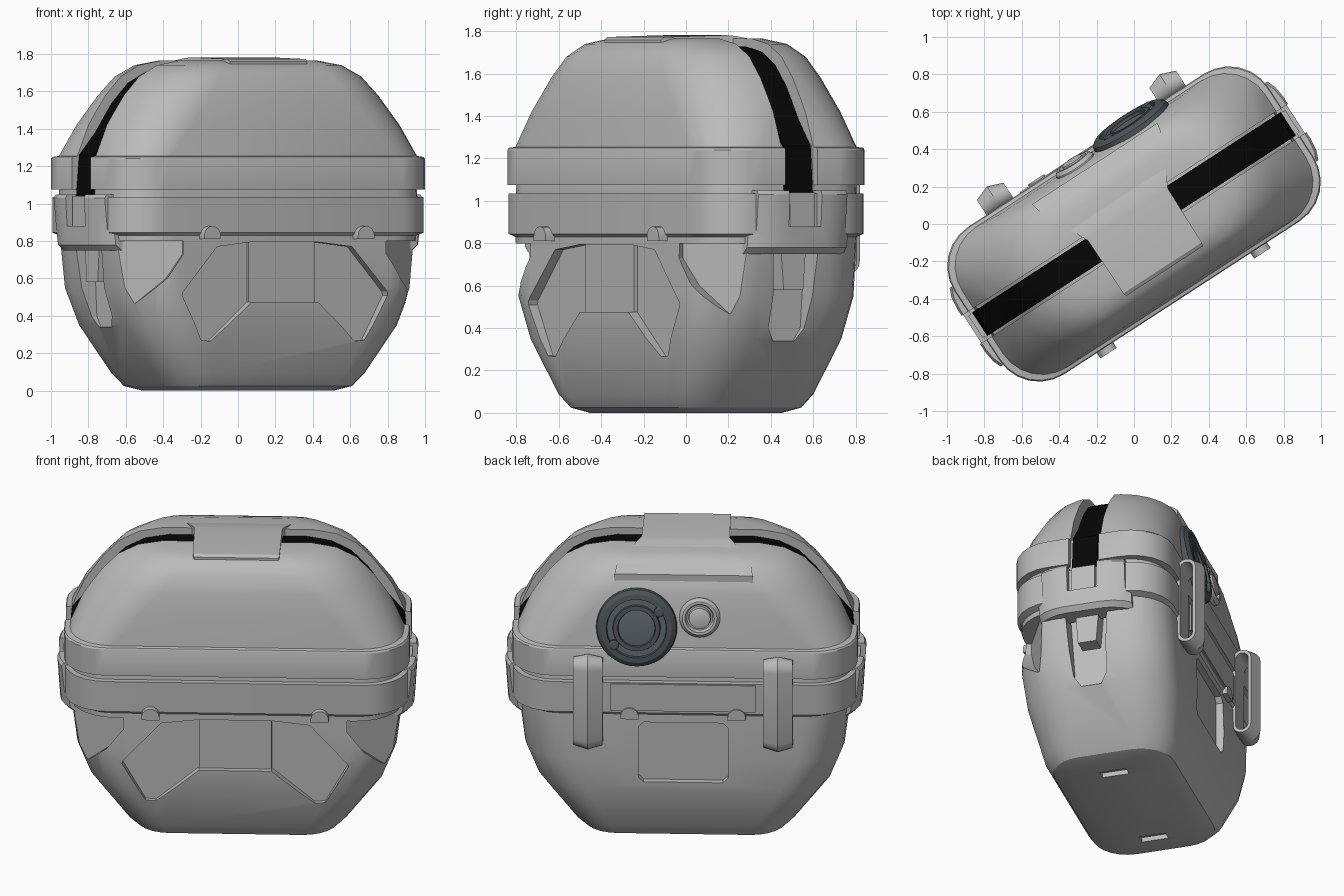
import bpy, bmesh
from math import radians, cos, sin, pi
from mathutils import Matrix, Vector

if "Cube" in bpy.data.objects:
    bpy.data.objects.remove(bpy.data.objects["Cube"], do_unlink=True)

TURN = radians(33)          # the whole case stands turned on its base
I = Matrix.Identity(4)


def material(name, rgb, rough=0.6):
    m = bpy.data.materials.new(name)
    m.use_nodes = True
    m.diffuse_color = (*rgb, 1)
    node = m.node_tree.nodes["Principled BSDF"]
    node.inputs["Base Color"].default_value = (*rgb, 1)
    node.inputs["Roughness"].default_value = rough
    return m


GREY = material("case_grey", (0.5, 0.5, 0.5))
BLACK = material("strap_black", (0.002, 0.002, 0.002), 0.9)
SLATE = material("dial_slate", (0.11, 0.135, 0.145))
DARK = material("dial_dark", (0.075, 0.088, 0.094))


def make(name, rings, mat=GREY, m=I, caps=True):
    """Skin a stack of equal-length closed rings."""
    bm = bmesh.new()
    loops = [[bm.verts.new(m @ Vector(p)) for p in ring] for ring in rings]
    n = len(loops[0])
    for a, b in zip(loops, loops[1:]):
        for i in range(n):
            bm.faces.new((a[i], a[(i + 1) % n], b[(i + 1) % n], b[i]))
    if caps:
        bm.faces.new(loops[0])
        bm.faces.new(loops[-1])
    bmesh.ops.recalc_face_normals(bm, faces=bm.faces)
    me = bpy.data.meshes.new(name)
    bm.to_mesh(me)
    bm.free()
    me.materials.append(mat)
    ob = bpy.data.objects.new(name, me)
    bpy.context.collection.objects.link(ob)
    ob.rotation_euler.z = TURN
    return ob


def rounded(z, a, b, r, seg=6):
    """Rounded rectangle ring with half length a, half width b."""
    ring = []
    for k, (sx, sy) in enumerate(((1, 1), (-1, 1), (-1, -1), (1, -1))):
        for i in range(seg + 1):
            t = (k + i / seg) * pi / 2
            ring.append((sx * (a - r) + r * cos(t), sy * (b - r) + r * sin(t), z))
    return ring


def shell(name, rows, rim_in=0.0, dome_in=0.0, mat=GREY):
    rings = []
    for z, a, b, r in rows:
        d = dome_in if z > 1.3 else rim_in
        rings.append(rounded(z - (d if z > 1.3 else 0), a - d, b - d, r - d))
    return make(name, rings, mat)


def prism(name, pts, d0, d1, m=I, mat=GREY):
    """Outline in x-z, pushed along y from d0 to d1."""
    return make(name, [[(x, d, z) for x, z in pts] for d in (d0, d1)], mat, m)


def box(name, x0, x1, y0, y1, z0, z1, m=I):
    return prism(name, [(x0, z0), (x1, z0), (x1, z1), (x0, z1)], y0, y1, m)


def lathe(name, profile, m, mat, seg=40):
    return make(name, [[(r * cos(2 * pi * i / seg), r * sin(2 * pi * i / seg), h)
                        for i in range(seg)] for r, h in profile], mat, m)


def boolean(ob, cutter, op="DIFFERENCE"):
    mod = ob.modifiers.new("cut", "BOOLEAN")
    mod.operation, mod.object, mod.solver = op, cutter, "EXACT"
    bpy.context.view_layer.update()
    with bpy.context.temp_override(object=ob, active_object=ob, selected_objects=[ob]):
        bpy.ops.object.modifier_apply(modifier=mod.name)
    bpy.data.objects.remove(cutter, do_unlink=True)


def mirrored(pts):
    return [(-x, z) for x, z in pts]


def stadium(x0, x1, z0, z1, seg=8):
    r, c = (x1 - x0) / 2, (x0 + x1) / 2
    return [(c + r * cos(pi * i / seg), z1 - r + r * sin(pi * i / seg)) for i in range(seg + 1)] + \
           [(c - r * cos(pi * i / seg), z0 + r - r * sin(pi * i / seg)) for i in range(seg + 1)]


# Lower body with its rim
base = shell("lower_body", [
    (0, .49, .29, .15), (.025, .585, .36, .2), (.09, .645, .4, .22), (.35, .85, .455, .29),
    (.55, .925, .465, .27), (.83, .96, .455, .26), (.845, .995, .467, .25), (1.035, .995, .467, .25)])

# Arched front recess: centre panel and two wings
boolean(base, box("cut", -.21, .21, -1, -.428, .475, .795))
wing = [(.21, .795), (.43, .77), (.65, .53), (.655, .51), (.52, .27), (.46, .265), (.21, .475)]
for pts in (wing, mirrored(wing)):
    boolean(base, prism("cut", pts, -1, -.41))

# Front corner windows
window = [(-.19, .8), (-.19, .73), (-.1, .6), (.06, .47), (.14, .46), (.19, .53), (.22, .65), (.22, .8)]
for s in (1, -1):
    m = Matrix.Translation((s * .81, -.36, 0)) @ Matrix.Rotation(s * radians(27), 4, "Z")
    pts = window if s > 0 else mirrored(window)
    boolean(base, prism("cut", pts, -.4, .022, m))

# Back panel recess and slots underneath
boolean(base, prism("cut", [(-.26, .43), (-.23, .4), (.23, .4), (.26, .43),
                            (.26, .75), (.23, .78), (-.23, .78), (-.26, .75)], .418, 1))
for s in (1, -1):
    boolean(base, box("cut", s * .39 - .03, s * .39 + .03, -.08, .08, -.1, .03))

# Tongue channels at both ends
channel = [(-.13, .85), (-.1, .4), (-.06, .34), (.06, .34), (.1, .4), (.13, .85)]
for s, side in ((1, "left"), (-1, "right")):
    m = Matrix.Rotation(s * pi / 2, 4, "Z")
    boolean(base, prism("cut", channel, -1.3, -.835, m))
    prism(side + "_latch_tongue", [(-.055, .58), (.055, .58), (.075, .84), (-.075, .84)],
          -.93, -.8, m)
    box(side + "_latch_strap", -.07, .07, -1.01, -.9, .88, 1.04, m)

# End latches wrapped round the rim
latches = shell("end_latches", [(.75, 1.0, .35, .25), (.78, 1.025, .365, .25),
                                (1.03, 1.04, .39, .25), (1.05, 1.03, .38, .25)])
u_shape = [(-.28, .7), (.28, .7), (.28, .86), (.25, .86), (.25, 1.1), (.09, 1.1), (.09, .88),
           (-.09, .88), (-.09, 1.1), (-.25, 1.1), (-.25, .86), (-.28, .86)]
boolean(latches, prism("cut", u_shape, -2, 2, Matrix.Rotation(pi / 2, 4, "Z")), "INTERSECT")
boolean(latches, box("cut", -.88, .88, -1, 1, .5, 1.3))

# Lid shells, the core in the groove, and the strap lying in the groove
dome = [(1.42, .895, .434, .32), (1.58, .79, .408, .355), (1.68, .695, .375, .335),
        (1.74, .58, .32, .28), (1.765, .44, .24, .2)]
lid = shell("lid", [(1.075, 1.0, .47, .25), (1.24, 1.0, .47, .25),
                    (1.25, .995, .465, .25), (1.255, .965, .447, .25)] + dome)
boolean(lid, box("cut", -2, 2, -.09, .09, 1, 2))
inner = [(1.0, .995, .465, .25), (1.26, .98, .45, .25)] + dome
shell("lid_core", inner, .03, .06)
strap = shell("lid_strap", [(1.03, 1.0, .465, .25)] + inner[1:], .016, .036, BLACK)
boolean(strap, box("cut", -2, 2, -.075, .075, 1, 2), "INTERSECT")

# Top clasp, flaring towards the back
rows = [(-.3, .245, 1.76, 1.70), (-.28, .25, 1.773, 1.69), (.06, .255, 1.782, 1.66),
        (.1, .275, 1.778, 1.66), (.34, .39, 1.725, 1.65), (.385, .4, 1.69, 1.64)]
make("top_clasp", [[(-w, y, lo), (w, y, lo), (w, y, hi), (-w, y, hi)] for y, w, hi, lo in rows])
box("clasp_foot", -.27, .27, -.355, -.2, 1.64, 1.68)

# Back hinges as open loops with a ridge down the middle
for s, side in ((1, "left"), (-1, "right")):
    m = Matrix.Translation((s * .55, 0, 0)) @ Matrix.Rotation(pi / 2, 4, "Z")
    sections = [(-.085, .565, .66, 1.21), (0, .597, .64, 1.235), (.085, .565, .66, 1.21)]
    hinge = make(side + "_hinge_loop", [[(x, d, z) for x, z in stadium(.455, x1, z0, z1)]
                                        for d, x1, z0, z1 in sections], GREY, m)
    boolean(hinge, prism("cut", stadium(.472, .548, .68, 1.19), -.2, .2, m))

# Small lugs beneath the rim, front and back
for x, y0, y1, name in ((.49, -.505, -.44, "front"), (.31, .44, .485, "back")):
    for s, side in ((1, "left"), (-1, "right")):
        arc = [(s * x + .052 * cos(pi * i / 8), .83 + .05 * sin(pi * i / 8)) for i in range(9)]
        prism(f"{name}_{side}_lug", [(s * x - .052, .81), (s * x + .052, .81)] + arc, y0, y1)
box("back_rim_plate", -.42, .42, .46, .475, .86, 1.03)

# Dial and small knob on the lid back
tilt = Matrix.Rotation(radians(-80), 4, "X")
m = Matrix.Translation((.27, .415, 1.375)) @ tilt
lathe("dial", [(.225, -.06), (.235, .03), (.23, .05), (.205, .068), (.175, .07), (.17, .045),
               (.14, .045), (.135, .065), (.11, .065), (.105, .045)], m, DARK)
lathe("dial_face", [(.106, .03), (.106, .05), (.09, .053)], m, SLATE)
lathe("dial_ring", [(.172, .03), (.172, .05), (.138, .05), (.138, .03)], m, SLATE)
for s in (1, -1):
    lathe("dial_screw", [(.03, .03), (.03, .07), (.02, .076)],
          m @ Matrix.Translation((s * .13, s * .1, 0)), DARK, 16)
m = Matrix.Translation((-.095, .415, 1.44)) @ tilt
lathe("small_knob", [(.12, -.04), (.118, .025), (.1, .045), (.085, .045), (.075, .02),
                     (.066, .02), (.062, .05), (.05, .055)], m, GREY, 32)

# Smooth shading with crisp edges
bpy.ops.object.select_all(action="DESELECT")
parts = [o for o in bpy.context.collection.objects if o.type == "MESH"]
for o in parts:
    o.select_set(True)
bpy.context.view_layer.objects.active = parts[0]
bpy.ops.object.shade_smooth_by_angle(angle=radians(28))
